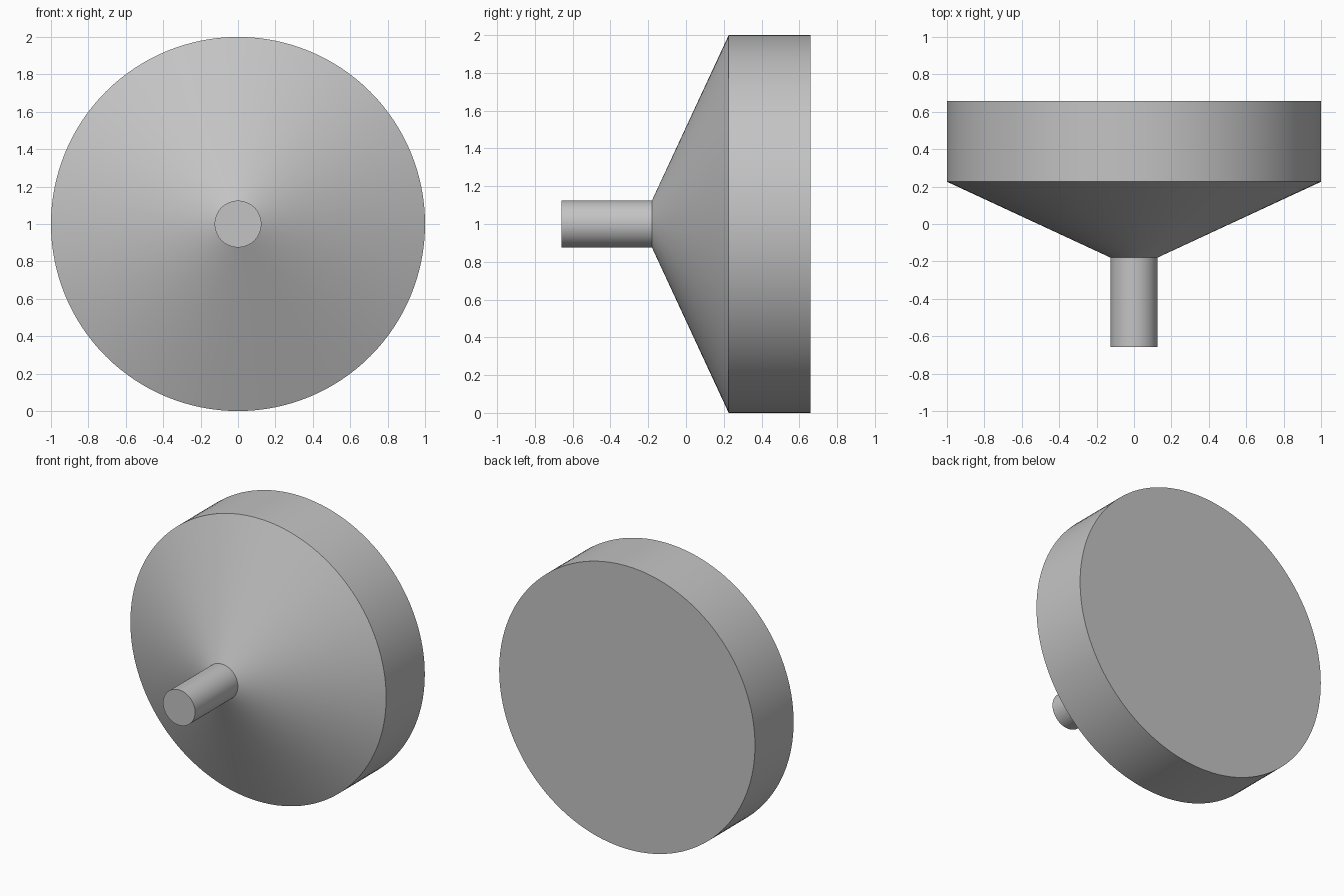
import bpy
import bmesh
from math import radians
from mathutils import Matrix

cube = bpy.data.objects.get("Cube")
if cube:
    bpy.data.objects.remove(cube, do_unlink=True)

# Single grey finish
grey = bpy.data.materials.new("plain_grey")
grey.use_nodes = True
colour = (0.55, 0.55, 0.55, 1)
grey.diffuse_color = colour
grey.node_tree.nodes["Principled BSDF"].inputs["Base Color"].default_value = colour

SEGMENTS = 128
CENTRE_Z = 1.0


def turned_part(name, profile):
    """Closed solid turned about the y axis from (radius, y) rings, front to back."""
    bm = bmesh.new()
    turn = Matrix.Rotation(radians(90), 4, "X")
    rings = []
    for radius, y in profile:
        place = Matrix.Translation((0, y, CENTRE_Z)) @ turn
        ring = bmesh.ops.create_circle(bm, segments=SEGMENTS, radius=radius, matrix=place)
        rings.append(ring["verts"])
    for a, b in zip(rings, rings[1:]):
        for i in range(SEGMENTS):
            j = (i + 1) % SEGMENTS
            bm.faces.new((a[i], a[j], b[j], b[i]))
    bm.faces.new(rings[0])
    bm.faces.new(rings[-1])
    bmesh.ops.recalc_face_normals(bm, faces=bm.faces)
    mesh = bpy.data.meshes.new(name)
    bm.to_mesh(mesh)
    bm.free()
    mesh.materials.append(grey)
    obj = bpy.data.objects.new(name, mesh)
    bpy.context.collection.objects.link(obj)
    bpy.ops.object.select_all(action="DESELECT")
    obj.select_set(True)
    bpy.context.view_layer.objects.active = obj
    bpy.ops.object.shade_smooth_by_angle(angle=radians(20))
    return obj


# Conical front with a straight cylindrical rim and flat back
turned_part("cone_body", [(0.125, -0.18), (1.0, 0.226), (1.0, 0.658)])

# Narrow stem, slightly sunk into the cone
turned_part("stem", [(0.125, -0.658), (0.125, -0.175)])
